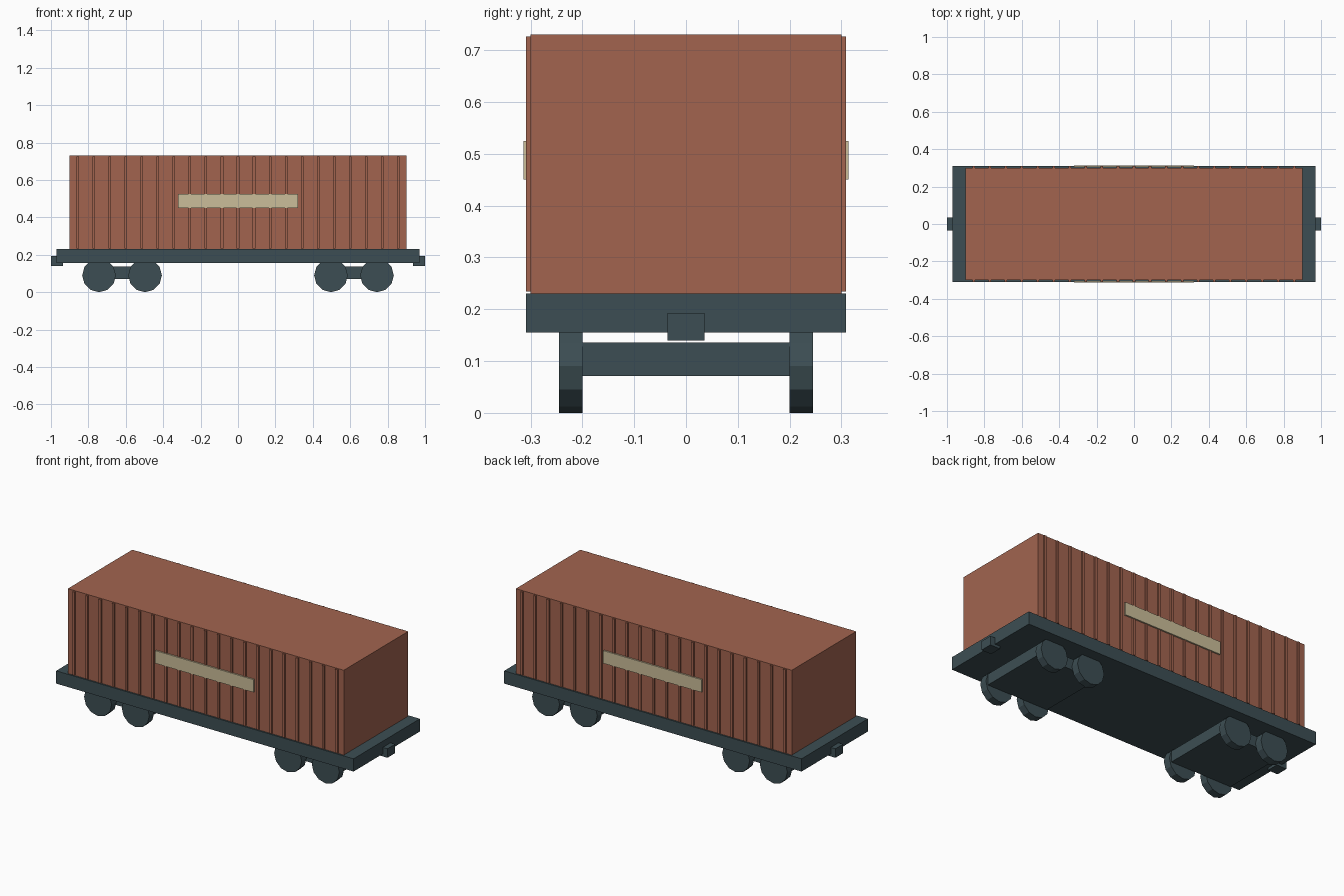
import bpy, bmesh, math
from mathutils import Matrix, Vector

if "Cube" in bpy.data.objects:
    bpy.data.objects.remove(bpy.data.objects["Cube"])


def material(name, rgb):
    m = bpy.data.materials.new(name)
    m.diffuse_color = (*rgb, 1.0)
    m.use_nodes = True
    m.node_tree.nodes["Principled BSDF"].inputs["Base Color"].default_value = m.diffuse_color
    return m


rust = material("rust red", (0.36, 0.127, 0.078))
slate = material("dark slate", (0.046, 0.076, 0.087))
cream = material("cream", (0.60, 0.51, 0.32))


def finish(name, bm, mat):
    bmesh.ops.recalc_face_normals(bm, faces=bm.faces)
    me = bpy.data.meshes.new(name)
    bm.to_mesh(me)
    bm.free()
    me.materials.append(mat)
    ob = bpy.data.objects.new(name, me)
    bpy.context.collection.objects.link(ob)
    return ob


def add_box(bm, lo, hi):
    lo, hi = Vector(lo), Vector(hi)
    mat = Matrix.Translation((lo + hi) / 2) @ Matrix.Diagonal((*(hi - lo), 1))
    bmesh.ops.create_cube(bm, size=1, matrix=mat)


def box(name, lo, hi, mat):
    bm = bmesh.new()
    add_box(bm, lo, hi)
    return finish(name, bm, mat)


# Flat deck and cargo container
box("deck", (-0.97, -0.309, 0.155), (0.97, 0.309, 0.23), slate)
box("container", (-0.9, -0.3, 0.23), (0.9, 0.3, 0.73), rust)

for side, label in ((-1, "front"), (1, "back")):
    # Upright ribs along each long wall
    bm = bmesh.new()
    pitch = 1.8 / 21
    for i in range(21):
        x = (i - 10) * pitch
        y0, y1 = sorted((side * 0.295, side * 0.309))
        add_box(bm, (x - 0.007, y0, 0.234), (x + 0.007, y1, 0.726))
    finish(label + "_ribs", bm, rust)

    # Pale sign plate
    y0, y1 = sorted((side * 0.305, side * 0.314))
    box(label + "_sign_plate", (-0.32, y0, 0.45), (0.32, y1, 0.525), cream)

for end, label in ((-1, "left"), (1, "right")):
    # Coupler block
    x0, x1 = sorted((end * 0.935, end * 1.0))
    box(label + "_coupler", (x0, -0.036, 0.14), (x1, 0.036, 0.193), slate)

    # Bogie frame
    cx = end * 0.62
    box(label + "_bogie_frame", (cx - 0.2, -0.2, 0.071), (cx + 0.2, 0.2, 0.136), slate)

    # Four twelve-sided wheels, a corner pointing straight down
    bm = bmesh.new()
    for dx in (-0.123, 0.123):
        for y in (-0.2225, 0.2225):
            m = Matrix.Translation((cx + dx, y, 0.09)) @ Matrix.Rotation(math.pi / 2, 4, 'X')
            bmesh.ops.create_cone(bm, cap_ends=True, segments=12, radius1=0.09,
                                  radius2=0.09, depth=0.045, matrix=m)
    finish(label + "_wheels", bm, slate)
